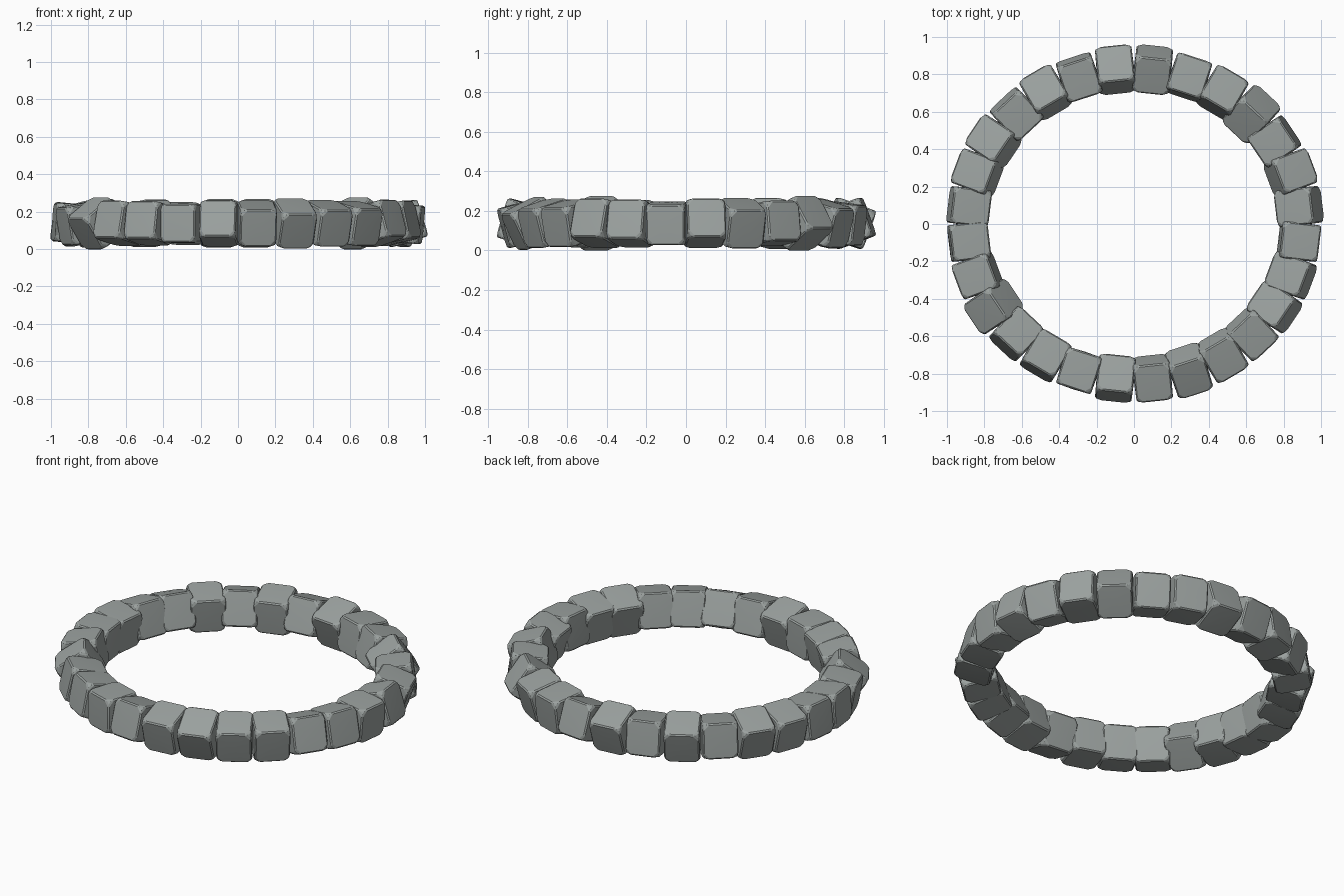
import bpy, bmesh, math
from mathutils import Matrix, Vector

if "Cube" in bpy.data.objects:
    bpy.data.objects.remove(bpy.data.objects["Cube"])

COUNT = 28
RADIUS_X, RADIUS_Y, MID_Z = 0.887, 0.83, 0.137
SIZE = Vector((0.196, 0.205, 0.205))          # along the ring, radial, up

# Roll of each stone about the ring's path in degrees (positive leans outward)
ROLLS = [-17, 18, -8, -35, 15, 7, -20, 20, -8, 18, -8, 20, 15, -7,
         -4, 10, 35, -13, -11, 0, -16, 15, 26, 16, 12, -17, -13, 5]

grey = bpy.data.materials.new("stone grey")
grey.diffuse_color = (0.33, 0.36, 0.35, 1)
grey.use_nodes = True
grey.node_tree.nodes["Principled BSDF"].inputs["Base Color"].default_value = grey.diffuse_color


def stone_mesh():
    """Cube with cut corners, narrow softened edges and slightly domed faces."""
    bm = bmesh.new()
    bmesh.ops.create_cube(bm, size=1.0)
    bmesh.ops.bevel(bm, geom=bm.verts[:], offset=0.16, segments=1,
                    affect='VERTICES')
    bmesh.ops.bevel(bm, geom=bm.edges[:], offset=0.035, segments=1,
                    affect='EDGES')
    big = [f for f in bm.faces if max(abs(c) for c in f.normal) > 0.99]
    for f in big:
        n = f.normal.copy()
        center = bmesh.ops.poke(bm, faces=[f])["verts"][0]
        center.co += n * 0.015
    for v in bm.verts:
        v.co = Vector(a * b for a, b in zip(v.co, SIZE))
    bmesh.ops.recalc_face_normals(bm, faces=bm.faces[:])
    mesh = bpy.data.meshes.new("stone")
    bm.to_mesh(mesh)
    bm.free()
    mesh.materials.append(grey)
    return mesh


# Ring of stones, each rolled about the path
mesh = stone_mesh()
for i, roll in enumerate(ROLLS):
    t = 2 * math.pi * (i + 0.5) / COUNT
    tangent = Vector((-RADIUS_X * math.sin(t), RADIUS_Y * math.cos(t), 0))
    heading = math.atan2(tangent.y, tangent.x)
    stone = bpy.data.objects.new(f"stone_{i + 1:02d}", mesh)
    bpy.context.collection.objects.link(stone)
    # Local x follows the path, local -y points outward
    stone.matrix_world = (
        Matrix.Translation((RADIUS_X * math.cos(t), RADIUS_Y * math.sin(t), MID_Z))
        @ Matrix.Rotation(heading, 4, 'Z')
        @ Matrix.Rotation(math.radians(roll), 4, 'X'))
    stone.select_set(True)

bpy.context.view_layer.objects.active = bpy.context.collection.objects[0]
bpy.ops.object.shade_smooth_by_angle(angle=math.radians(20))
